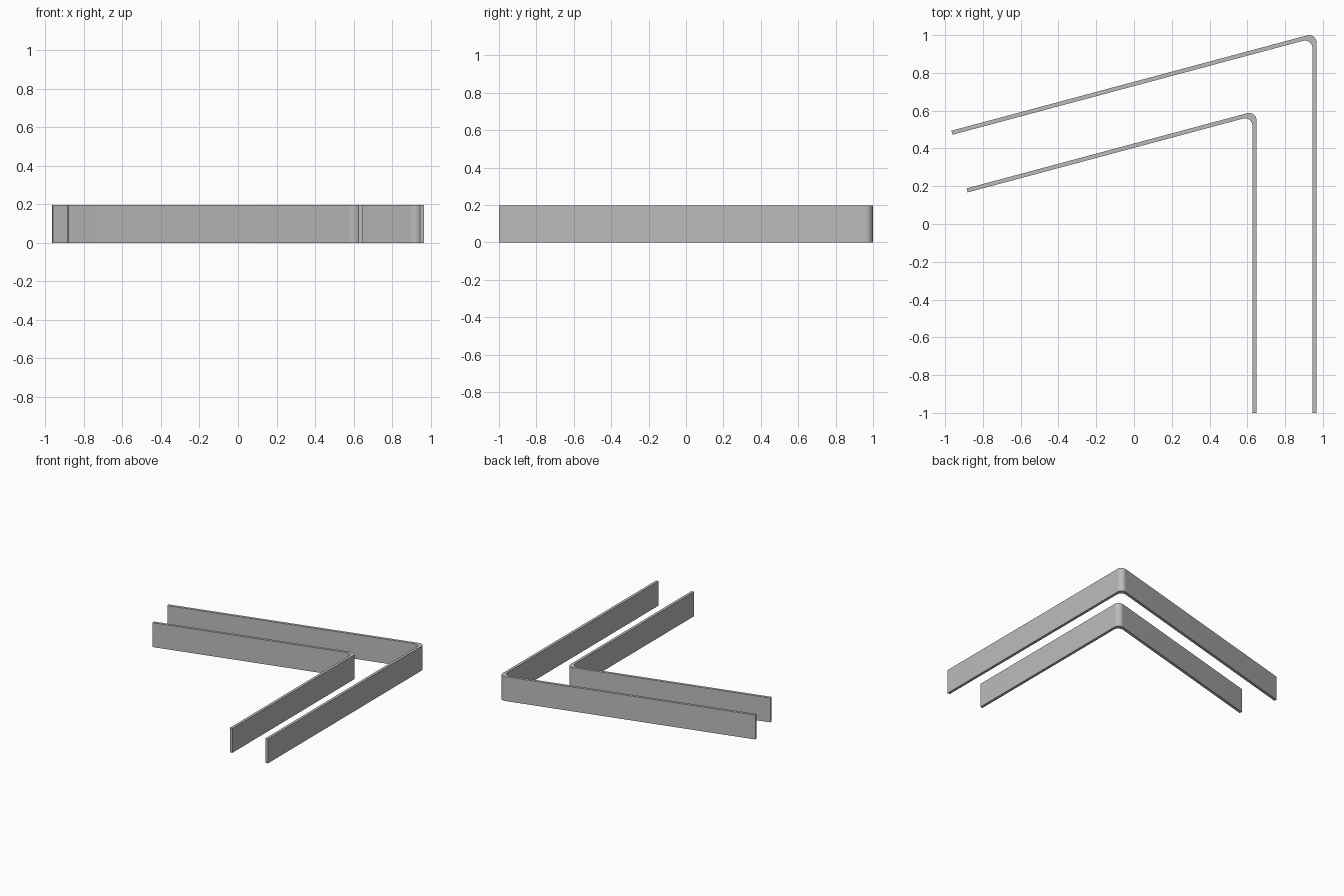
import bpy, bmesh
from math import sin, cos, tan, radians, pi
from mathutils import Vector

if "Cube" in bpy.data.objects:
    bpy.data.objects.remove(bpy.data.objects["Cube"])

THICK, HEIGHT, RADIUS, STEPS = 0.022, 0.197, 0.04, 12
SLOPE = radians(15)

grey = bpy.data.materials.new("plain grey")
grey.diffuse_color = (0.5, 0.5, 0.5, 1)
grey.use_nodes = True
grey.node_tree.nodes["Principled BSDF"].inputs["Base Color"].default_value = grey.diffuse_color


def fillet(x, y):
    """Arc rounding the sharp corner (x, y), from the straight leg to the sloping leg."""
    half = (pi / 2 - SLOPE) / 2
    cx, cy = x - RADIUS, y - RADIUS / tan(half)
    end = pi / 2 + SLOPE
    return [Vector((cx + RADIUS * cos(end * i / STEPS),
                    cy + RADIUS * sin(end * i / STEPS), 0)) for i in range(STEPS + 1)]


def bent_strip(name, x, y, left):
    """Upright strip: straight leg at x, sharp outer corner (x, y), sloping leg ending at left."""
    # matching inner corner, offset by the strip thickness
    xi = x - THICK
    yi = y - THICK * tan(SLOPE) - THICK / cos(SLOPE)
    tip = Vector((left, y - (x - left) * tan(SLOPE), 0))
    tip_in = tip + Vector((sin(SLOPE), -cos(SLOPE), 0)) * THICK
    outline = [Vector((x, -1, 0))] + fillet(x, y) + [tip, tip_in]
    outline += fillet(xi, yi)[::-1] + [Vector((xi, -1, 0))]

    bm = bmesh.new()
    base = bm.faces.new([bm.verts.new(p) for p in outline])
    top = bmesh.ops.extrude_face_region(bm, geom=[base])["geom"]
    bmesh.ops.translate(bm, vec=(0, 0, HEIGHT),
                        verts=[v for v in top if isinstance(v, bmesh.types.BMVert)])
    bmesh.ops.recalc_face_normals(bm, faces=bm.faces)
    mesh = bpy.data.meshes.new(name)
    bm.to_mesh(mesh)
    bm.free()
    mesh.materials.append(grey)
    obj = bpy.data.objects.new(name, mesh)
    bpy.context.collection.objects.link(obj)
    bpy.ops.object.select_all(action='DESELECT')
    obj.select_set(True)
    bpy.context.view_layer.objects.active = obj
    bpy.ops.object.shade_smooth_by_angle(angle=radians(30))


# Two nested strips
bent_strip("outer_strip", 0.967, 1.012, -0.967)
bent_strip("inner_strip", 0.649, 0.600, -0.886)
